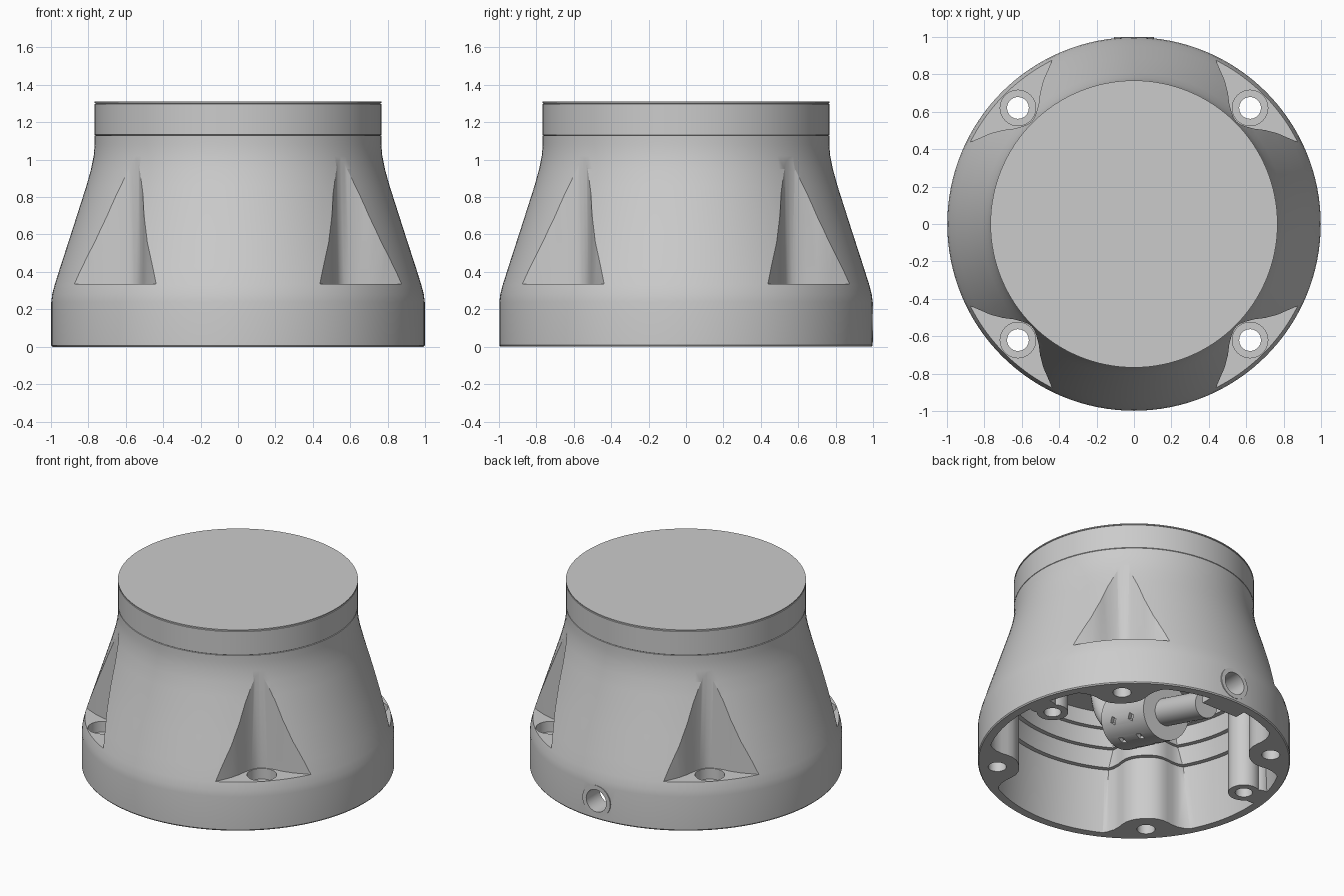
import bpy, bmesh, math
from mathutils import Matrix, Vector

if "Cube" in bpy.data.objects:
    bpy.data.objects.remove(bpy.data.objects["Cube"])

grey = bpy.data.materials.new("plain_grey")
grey.use_nodes = True
colour = (0.6, 0.6, 0.6, 1)
grey.diffuse_color = colour
grey.node_tree.nodes["Principled BSDF"].inputs["Base Color"].default_value = colour


def finish(name, bm):
    bmesh.ops.recalc_face_normals(bm, faces=bm.faces)
    mesh = bpy.data.meshes.new(name)
    bm.to_mesh(mesh)
    bm.free()
    mesh.materials.append(grey)
    ob = bpy.data.objects.new(name, mesh)
    bpy.context.collection.objects.link(ob)
    return ob


def lathe(name, profile, steps=128):
    # Closed solid of revolution; caps are plain polygons
    bm = bmesh.new()
    rings = []
    for r, z in profile:
        rings.append([bm.verts.new((r * math.cos(math.tau * i / steps),
                                    r * math.sin(math.tau * i / steps), z)) for i in range(steps)])
    for a, b in zip(rings, rings[1:]):
        for i in range(steps):
            j = (i + 1) % steps
            bm.faces.new((a[i], a[j], b[j], b[i]))
    bm.faces.new(rings[0])
    bm.faces.new(rings[-1])
    return finish(name, bm)


def prism(name, points, z0, z1, angle=0):
    bm = bmesh.new()
    turn = Matrix.Rotation(angle, 4, "Z")
    face = bm.faces.new([bm.verts.new(turn @ Vector((x, y, z0))) for x, y in points])
    ext = bmesh.ops.extrude_face_region(bm, geom=[face])
    top = [v for v in ext["geom"] if isinstance(v, bmesh.types.BMVert)]
    bmesh.ops.translate(bm, verts=top, vec=(0, 0, z1 - z0))
    return finish(name, bm)


def rod(name, start, end, r, sides=40, r2=None):
    a, b = Vector(start), Vector(end)
    bm = bmesh.new()
    m = Matrix.Translation((a + b) / 2) @ (b - a).to_track_quat("Z", "Y").to_matrix().to_4x4()
    bmesh.ops.create_cone(bm, cap_ends=True, segments=sides, radius1=r,
                          radius2=r2 or r, depth=(b - a).length, matrix=m)
    return finish(name, bm)


def boolean(target, cutter, op="DIFFERENCE"):
    mod = target.modifiers.new("cut", "BOOLEAN")
    mod.operation, mod.object, mod.solver = op, cutter, "EXACT"
    bpy.context.view_layer.objects.active = target
    bpy.ops.object.modifier_apply(modifier=mod.name)
    bpy.data.objects.remove(cutter)


def smooth(ob):
    bpy.ops.object.select_all(action="DESELECT")
    ob.select_set(True)
    bpy.context.view_layer.objects.active = ob
    bpy.ops.object.shade_smooth_by_angle(angle=math.radians(28))


def mirrored(half):
    # Outline symmetric about +x, starting with a point on the axis
    return half + [(d, -t) for d, t in reversed(half[1:])]


def polar(r, angle, z):
    return (r * math.cos(angle), r * math.sin(angle), z)


recess = mirrored([(0.774, 0), (0.778, 0.025), (0.79, 0.052), (0.815, 0.095), (0.85, 0.14),
                   (0.885, 0.20), (0.926, 0.304), (0.95, 0.38), (1.3, 0.38)])
pillar = [(0.737, 0), (0.74, 0.04), (0.75, 0.08), (0.77, 0.115), (0.80, 0.145),
          (0.835, 0.172), (0.865, 0.205), (0.888, 0.25), (0.90, 0.31), (1.3, 0.31)]
corners = [math.radians(45 + 90 * i) for i in range(4)]
posts = [math.radians(10), math.radians(170)]

# Housing shell
housing = lathe("housing", [(0.992, 0), (0.998, 0.008), (0.998, 0.24), (0.993, 0.28), (0.98, 0.33),
                            (0.95, 0.425), (0.89, 0.61), (0.81, 0.86), (0.785, 0.95),
                            (0.771, 1.02), (0.766, 1.08), (0.766, 1.128), (0.762, 1.13), (0.762, 1.14)])

# Cavity in layers that shrink upward, each leaving pillars, posts and the entry block
layers = [(0.942, 0.915, -0.1, 0.45), (0.885, 0.862, 0.44, 0.57),
          (0.832, 0.82, 0.56, 0.69), (0.79, 0.775, 0.68, 0.79)]
for i, (r0, r1, z0, z1) in enumerate(layers):
    cavity = lathe("cavity", [(r0, z0), (r1, z1)])
    outline = mirrored([(d - 0.03 * i, t) for d, t in pillar])
    for a in corners:
        boolean(cavity, prism("pillar", outline, -0.2, 1.2, a))
    for a in posts:
        boolean(cavity, rod("post", polar(0.81, a, -0.2), polar(0.81, a, 1.0), 0.1))
        boolean(cavity, rod("post_web", polar(0.91, a, -0.2), polar(0.91, a, 1.0), 0.085))
    boolean(cavity, prism("entry_block", [(-0.14, 0.85), (0.14, 0.85), (0.14, 1.2), (-0.14, 1.2)], -0.2, 0.27))
    boolean(housing, cavity)

# Corner recesses with counterbored bolt holes
for a in corners:
    boolean(housing, prism("recess", recess, 0.335, 1.4, a))
    boolean(housing, rod("counterbore", polar(0.877, a, 0.26), polar(0.877, a, 0.6), 0.095))
    boolean(housing, rod("bolt_hole", polar(0.877, a, -0.1), polar(0.877, a, 0.6), 0.058))
for a in posts:
    boolean(housing, rod("screw_hole", polar(0.81, a, -0.1), polar(0.81, a, 0.3), 0.055))

# Cable port on the back
port_z = 0.13
boolean(housing, rod("port_ring", (0, 0.96, port_z), (0, 1.0, port_z), 0.108), "UNION")
boolean(housing, rod("port_hole", (0, 0.7, port_z), (0, 1.2, port_z), 0.078))
smooth(housing)

# Lid with a thin top disc
lid = lathe("lid", [(0.762, 1.13), (0.766, 1.133), (0.766, 1.297), (0.762, 1.299),
                    (0.762, 1.301), (0.767, 1.303), (0.767, 1.31)])
smooth(lid)

# Cable gland inside the cavity
back, front = Vector((0, -0.10, 0.335)), Vector((0, 0.32, 0.22))
axis = (front - back).normalized()
gland = rod("gland_body", back, front, 0.185, 48)
side = Vector((1, 0, 0))
up = side.cross(axis)
for ring in (0.12, 0.3):
    for i in range(8):
        t = math.tau * (i + 0.5) / 8
        out = side * math.cos(t) + up * math.sin(t)
        p = back + axis * ring
        boolean(gland, rod("slot", p + out * 0.16, p + out * 0.25, 0.03, 4))
smooth(gland)
smooth(rod("gland_collar", back - axis * 0.05, back, 0.11, 40, 0.16))
smooth(rod("cable_end", front - axis * 0.02, (0, 0.72, 0.10), 0.09))

# Cable bending up to the ceiling
curve = bpy.data.curves.new("cable", "CURVE")
curve.dimensions = "3D"
curve.bevel_depth = 0.075
curve.bevel_resolution = 5
curve.use_fill_caps = True
spline = curve.splines.new("BEZIER")
spline.bezier_points.add(1)
ends = [(back, -axis * 0.2), (Vector((0, -0.33, 0.81)), Vector((0, 0, 0.2)))]
for point, (co, pull) in zip(spline.bezier_points, ends):
    point.handle_left_type = point.handle_right_type = "FREE"
    point.co, point.handle_left, point.handle_right = co, co - pull, co + pull
curve.materials.append(grey)
cable = bpy.data.objects.new("cable", curve)
bpy.context.collection.objects.link(cable)
